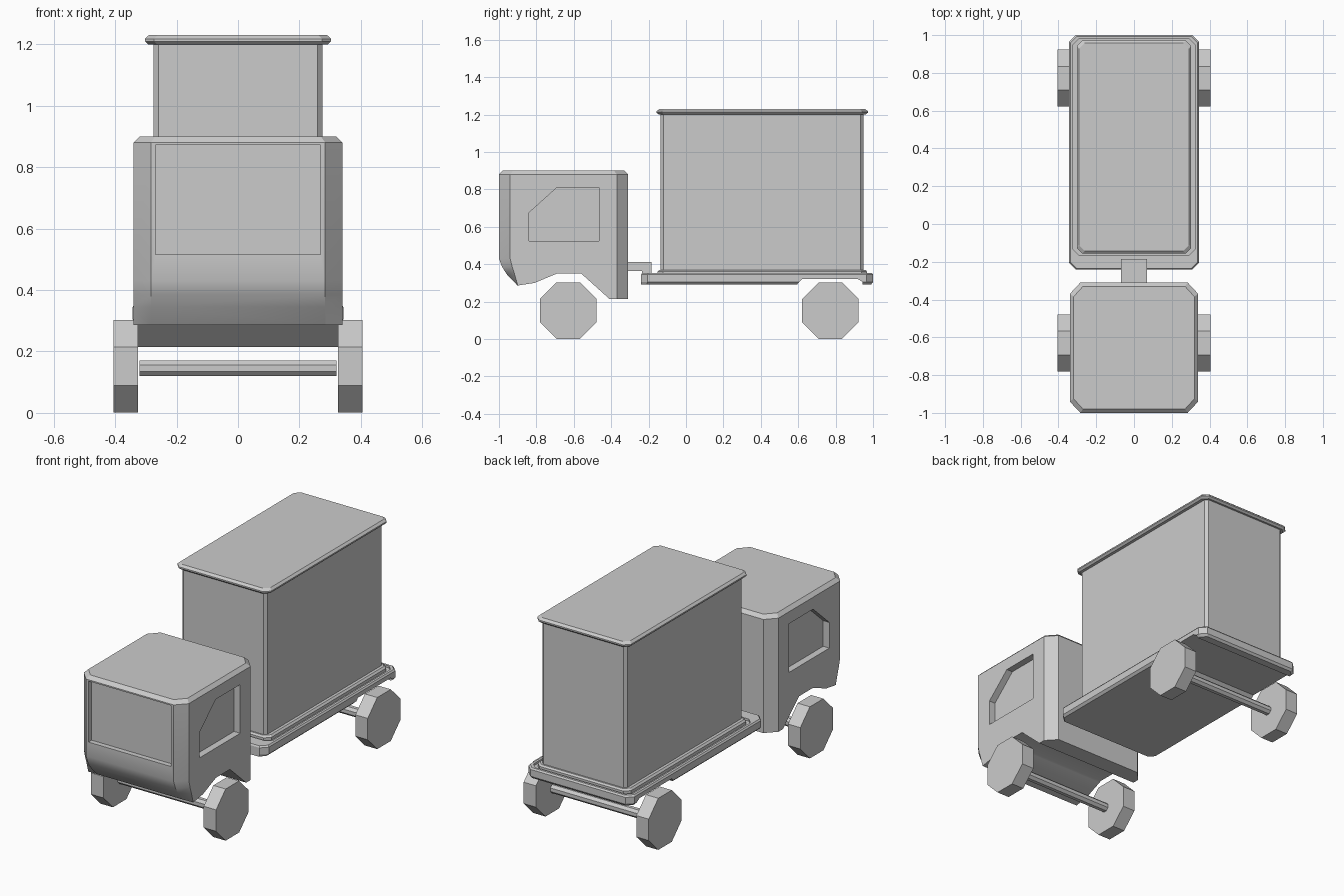
import bpy, bmesh, math

if "Cube" in bpy.data.objects:
    bpy.data.objects.remove(bpy.data.objects["Cube"])


def make(name, bm):
    bmesh.ops.recalc_face_normals(bm, faces=bm.faces)
    me = bpy.data.meshes.new(name)
    bm.to_mesh(me)
    bm.free()
    ob = bpy.data.objects.new(name, me)
    bpy.context.collection.objects.link(ob)
    return ob


def stack(name, rings):
    """Stack of chamfered rectangles: (z, half width, y front, y back, chamfer x, front chamfer y, back chamfer y)."""
    bm = bmesh.new()
    loops = []
    for z, w, y0, y1, c, f, b in rings:
        pts = [(w - c, y0), (w, y0 + f), (w, y1 - b), (w - c, y1),
               (c - w, y1), (-w, y1 - b), (-w, y0 + f), (c - w, y0)]
        loops.append([bm.verts.new((x, y, z)) for x, y in pts])
    for a, b in zip(loops, loops[1:]):
        for i in range(8):
            j = (i + 1) % 8
            bm.faces.new((a[i], a[j], b[j], b[i]))
    bm.faces.new(loops[0])
    bm.faces.new(loops[-1])
    return make(name, bm)


def prism(name, profile, x0, x1):
    """Side profile (y, z) extruded along x."""
    bm = bmesh.new()
    a = [bm.verts.new((x0, y, z)) for y, z in profile]
    b = [bm.verts.new((x1, y, z)) for y, z in profile]
    n = len(profile)
    for i in range(n):
        bm.faces.new((a[i], a[(i + 1) % n], b[(i + 1) % n], b[i]))
    bm.faces.new(a)
    bm.faces.new(b)
    return make(name, bm)


def rect(y0, y1, z0, z1):
    return [(y0, z0), (y1, z0), (y1, z1), (y0, z1)]


def octagon(y, z, apothem):
    r = apothem / math.cos(math.pi / 8)
    return [(y + r * math.cos((i + .5) * math.pi / 4),
             z + r * math.sin((i + .5) * math.pi / 4)) for i in range(8)]


def cut(ob, cutter):
    cutter.hide_render = True
    m = ob.modifiers.new("cut", 'BOOLEAN')
    m.operation, m.solver, m.object = 'DIFFERENCE', 'EXACT', cutter
    bpy.context.view_layer.objects.active = ob
    bpy.ops.object.modifier_apply(modifier=m.name)
    bpy.data.objects.remove(cutter)


# cab body with rounded nose
cab = stack("cab", [
    (0.215, 0.34, -0.90, -0.31, 0.056, 0.001, 0.06),
    (0.285, 0.34, -0.90, -0.31, 0.056, 0.001, 0.06),
    (0.345, 0.34, -0.957, -0.31, 0.056, 0.041, 0.06),
    (0.385, 0.34, -0.983, -0.31, 0.056, 0.054, 0.06),
    (0.43, 0.34, -1.0, -0.31, 0.056, 0.06, 0.06),
    (0.88, 0.34, -1.0, -0.31, 0.056, 0.06, 0.06),
    (0.90, 0.32, -0.98, -0.33, 0.05, 0.055, 0.055)])
# wheel arch, windscreen and side window recesses
cut(cab, prism("arch_cutter", [(-1.1, 0.1), (-1.1, 0.286), (-0.90, 0.286), (-0.81, 0.30),
                               (-0.69, 0.35), (-0.56, 0.35), (-0.41, 0.215), (-0.41, 0.1)], -0.5, 0.5))
cut(cab, prism("windscreen_cutter", rect(-1.1, -0.97, 0.515, 0.872), -0.268, 0.268))
window = [(-0.84, 0.525), (-0.465, 0.525), (-0.465, 0.81), (-0.69, 0.81), (-0.84, 0.675)]
for s in (-1, 1):
    cut(cab, prism("window_cutter", window, s * 0.30, s * 0.5))

# coupling between cab and bed
prism("coupling", rect(-0.32, -0.185, 0.365, 0.413), -0.07, 0.07)
prism("coupling_foot", rect(-0.235, -0.185, 0.345, 0.38), -0.07, 0.07)

# flat bed with shallow tray and rear wheel notch
bed = stack("bed", [
    (0.292, 0.33, -0.24, 0.99, 0.03, 0.03, 0.03),
    (0.305, 0.343, -0.24, 1.0, 0.035, 0.035, 0.035),
    (0.345, 0.343, -0.24, 1.0, 0.035, 0.035, 0.035),
    (0.354, 0.336, -0.235, 0.993, 0.033, 0.033, 0.033)])
cut(bed, prism("notch_cutter", [(0.595, 0.25), (0.595, 0.295), (0.62, 0.32),
                                (0.92, 0.32), (0.945, 0.305), (0.945, 0.25)], -0.5, 0.5))
tray = (0.322, -0.165, 0.98, 0.03, 0.03, 0.03)
cut(bed, stack("tray_cutter", [(0.342, *tray), (0.4, *tray)]))

# cargo box with base flange and overhanging lid
flange = (0.302, -0.152, 0.968, 0.03, 0.03, 0.03)
stack("box_flange", [(0.335, *flange), (0.36, *flange),
                     (0.37, 0.292, -0.143, 0.96, 0.028, 0.028, 0.028)])
wall = (0.275, -0.135, 0.95, 0.016, 0.016, 0.016)
stack("cargo_box", [(0.36, *wall), (1.21, *wall)])
lid = (0.303, -0.157, 0.972, 0.03, 0.03, 0.03)
stack("box_lid", [(1.20, 0.292, -0.146, 0.961, 0.028, 0.028, 0.028), (1.21, *lid), (1.218, *lid),
                  (1.23, 0.29, -0.143, 0.958, 0.028, 0.028, 0.028)])

# axles and eight-sided wheels
for label, y in (("front", -0.63), ("rear", 0.772)):
    prism(label + "_axle", octagon(y, 0.145, 0.025), -0.32, 0.32)
    for side, s in (("left", 1), ("right", -1)):
        prism(f"{label}_{side}_wheel", octagon(y, 0.152, 0.151), s * 0.325, s * 0.405)

# keep edges sharp, smooth the nose curve
bpy.ops.object.select_all(action='DESELECT')
cab.select_set(True)
bpy.context.view_layer.objects.active = cab
bpy.ops.object.shade_smooth_by_angle(angle=math.radians(28))
